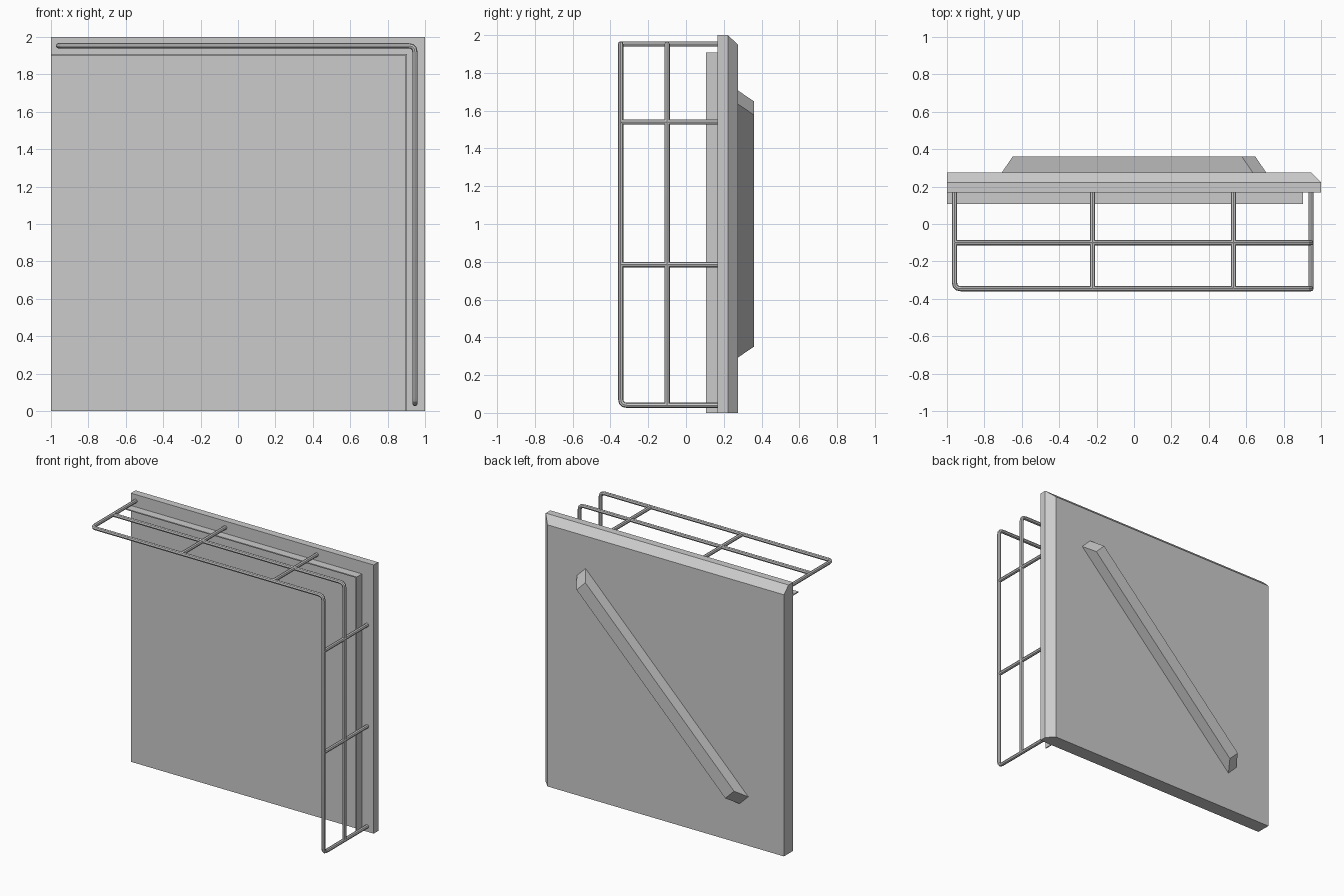
import bpy
from mathutils import Vector

if "Cube" in bpy.data.objects:
    bpy.data.objects.remove(bpy.data.objects["Cube"])


def loft(name, loops):
    """Closed solid through successive four-corner loops, given as (x, y, z)."""
    n = len(loops[0])
    verts = [p for loop in loops for p in loop]
    faces = [tuple(range(n))[::-1], tuple(range(len(verts) - n, len(verts)))]
    for k in range(len(loops) - 1):
        for i in range(n):
            j = (i + 1) % n
            faces.append((k * n + i, k * n + j, (k + 1) * n + j, (k + 1) * n + i))
    me = bpy.data.meshes.new(name)
    me.from_pydata(verts, [], faces)
    ob = bpy.data.objects.new(name, me)
    bpy.context.collection.objects.link(ob)
    # make the normals point outwards
    import bmesh
    bm = bmesh.new()
    bm.from_mesh(me)
    bmesh.ops.recalc_face_normals(bm, faces=bm.faces)
    bm.to_mesh(me)
    bm.free()
    return ob


def rect(x0, x1, z0, z1, y):
    return [(x0, y, z0), (x1, y, z0), (x1, y, z1), (x0, y, z1)]


def wire(name, points, radius=0.014, fillet=0.035):
    """Eight-sided rod along a path whose inner corners are rounded."""
    pts = [Vector(p) for p in points]
    path = [pts[0]]
    for a, b, c in zip(pts, pts[1:], pts[2:]):
        p, q = b + (a - b).normalized() * fillet, b + (c - b).normalized() * fillet
        for t in (0, 0.33, 0.67, 1):
            path.append(p * (1 - t) ** 2 + b * 2 * t * (1 - t) + q * t ** 2)
    path.append(pts[-1])
    cu = bpy.data.curves.new(name, 'CURVE')
    cu.dimensions = '3D'
    cu.bevel_depth, cu.bevel_resolution, cu.use_fill_caps = radius, 2, True
    sp = cu.splines.new('POLY')
    sp.points.add(len(path) - 1)
    for sp_pt, p in zip(sp.points, path):
        sp_pt.co = (*p, 1)
    ob = bpy.data.objects.new(name, cu)
    bpy.context.collection.objects.link(ob)
    bpy.ops.object.select_all(action='DESELECT')
    ob.select_set(True)
    bpy.context.view_layer.objects.active = ob
    bpy.ops.object.convert(target='MESH')
    bpy.ops.object.shade_smooth_by_angle()


WALL = 0.168      # front face of the panel
RAIL = -0.346     # outer rail
MID = -0.10       # middle rail
TOP, SIDE = 1.953, 0.946

# panel, bevelled at the back along its top and right edges
loft("panel", [rect(-1, 1, 0, 2, WALL), rect(-1, 1, 0, 2, 0.222),
               rect(-1, 0.948, 0, 1.948, 0.276)])

# thin lip standing out from the front, along the top and right
loft("top_lip", [rect(-1, 0.903, 1.9, 1.908, y) for y in (0.107, WALL)])
loft("side_lip", [rect(0.895, 0.903, 0, 1.9, y) for y in (0.107, WALL)])


# diagonal brace on the back with sloping ends
def brace_loop(half, y):
    d, w = half / 2 ** 0.5, 0.036
    return [(-d + w, y, 1 - d - w), (d + w, y, 1 + d - w),
            (d - w, y, 1 + d + w), (-d - w, y, 1 - d + w)]


loft("diagonal_brace", [brace_loop(0.948, 0.276), brace_loop(0.866, 0.361)])

# outer rail: out of the wall, along the top, down the side, back to the wall
wire("outer_rail", [(-0.96, WALL, TOP), (-0.96, RAIL, TOP), (SIDE, RAIL, TOP),
                    (SIDE, RAIL, 0.04), (SIDE, WALL, 0.04)])
wire("middle_rail", [(-0.96, MID, TOP), (SIDE, MID, TOP), (SIDE, MID, 0.04)])

# cross rods
for x in (-0.222, 0.532):
    wire("top_cross_rod", [(x, RAIL, TOP), (x, WALL, TOP)])
for z in (1.54, 0.785):
    wire("side_cross_rod", [(SIDE, RAIL, z), (SIDE, WALL, z)])
